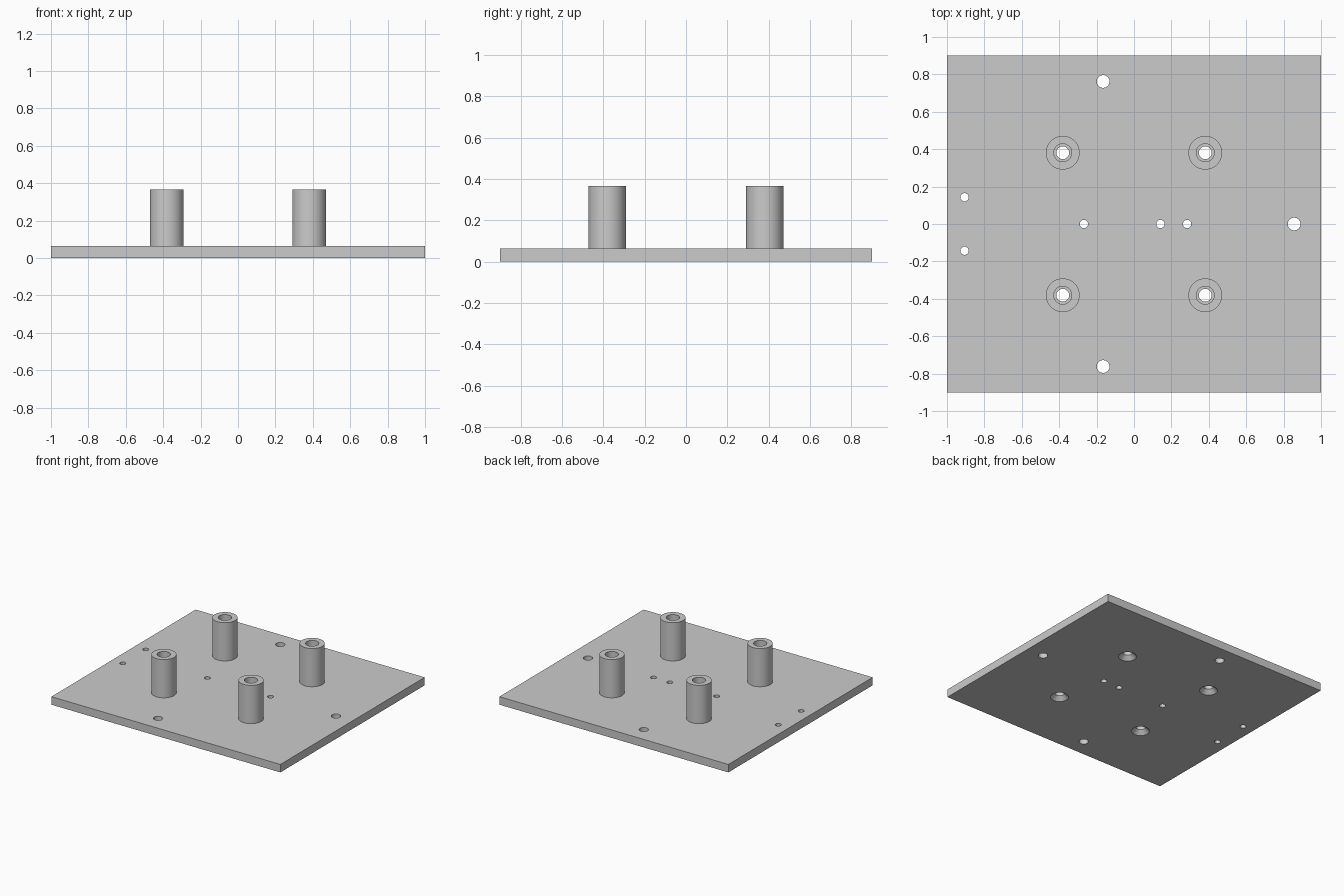
import bpy, bmesh, math

if "Cube" in bpy.data.objects:
    bpy.data.objects.remove(bpy.data.objects["Cube"])

T, TOP = 0.063, 0.365      # plate thickness, top of posts
P = 0.381                  # post offset
POSTS = [(x, y) for x in (-P, P) for y in (-P, P)]


def turned(name, profile, spots, seg=48):
    """Closed solids of revolution from (radius, z) points, one per spot."""
    bm = bmesh.new()
    for cx, cy in spots:
        rings = []
        for r, z in profile:
            rings.append([bm.verts.new((cx + r * math.cos(2 * math.pi * i / seg),
                                        cy + r * math.sin(2 * math.pi * i / seg), z))
                          for i in range(seg)])
        for a, b in zip(rings, rings[1:]):
            for i in range(seg):
                j = (i + 1) % seg
                bm.faces.new((a[i], a[j], b[j], b[i]))
        bm.faces.new(rings[0][::-1])
        bm.faces.new(rings[-1])
    me = bpy.data.meshes.new(name)
    bm.to_mesh(me)
    bm.free()
    ob = bpy.data.objects.new(name, me)
    bpy.context.collection.objects.link(ob)
    return ob


def combine(target, tool, op):
    """Apply a boolean, then discard the tool object."""
    m = target.modifiers.new(op, 'BOOLEAN')
    m.operation, m.solver, m.object = op, 'EXACT', tool
    bpy.context.view_layer.objects.active = target
    bpy.ops.object.modifier_apply(modifier=m.name)
    bpy.data.objects.remove(tool)


# Base plate
bpy.ops.mesh.primitive_cube_add(size=1, location=(0, 0, T / 2))
plate = bpy.context.object
plate.name = "base_plate_with_posts"
plate.scale = (2, 1.8, T)
bpy.ops.object.transform_apply(location=True, scale=True)

# Four posts, fused to the plate
combine(plate, turned("posts", [(0.09, T / 2), (0.09, TOP)], POSTS), 'UNION')

# Countersink below, clearance hole through the plate, wider bore in the post
bore = [(0.075, -0.01), (0.034, 0.031), (0.034, T), (0.048, T), (0.048, TOP + 0.1)]
combine(plate, turned("post_bores", bore, POSTS), 'DIFFERENCE')

# Plain through holes
through = {
    0.034: [(-0.165, 0.762), (-0.165, -0.762), (0.856, 0)],
    0.022: [(-0.906, 0.143), (-0.906, -0.143), (-0.268, 0), (0.141, 0), (0.284, 0)],
}
for r, spots in through.items():
    combine(plate, turned("holes", [(r, -0.1), (r, T + 0.1)], spots), 'DIFFERENCE')

bpy.ops.object.select_all(action='DESELECT')
plate.select_set(True)
bpy.context.view_layer.objects.active = plate
bpy.ops.object.shade_smooth_by_angle(angle=math.radians(30))
